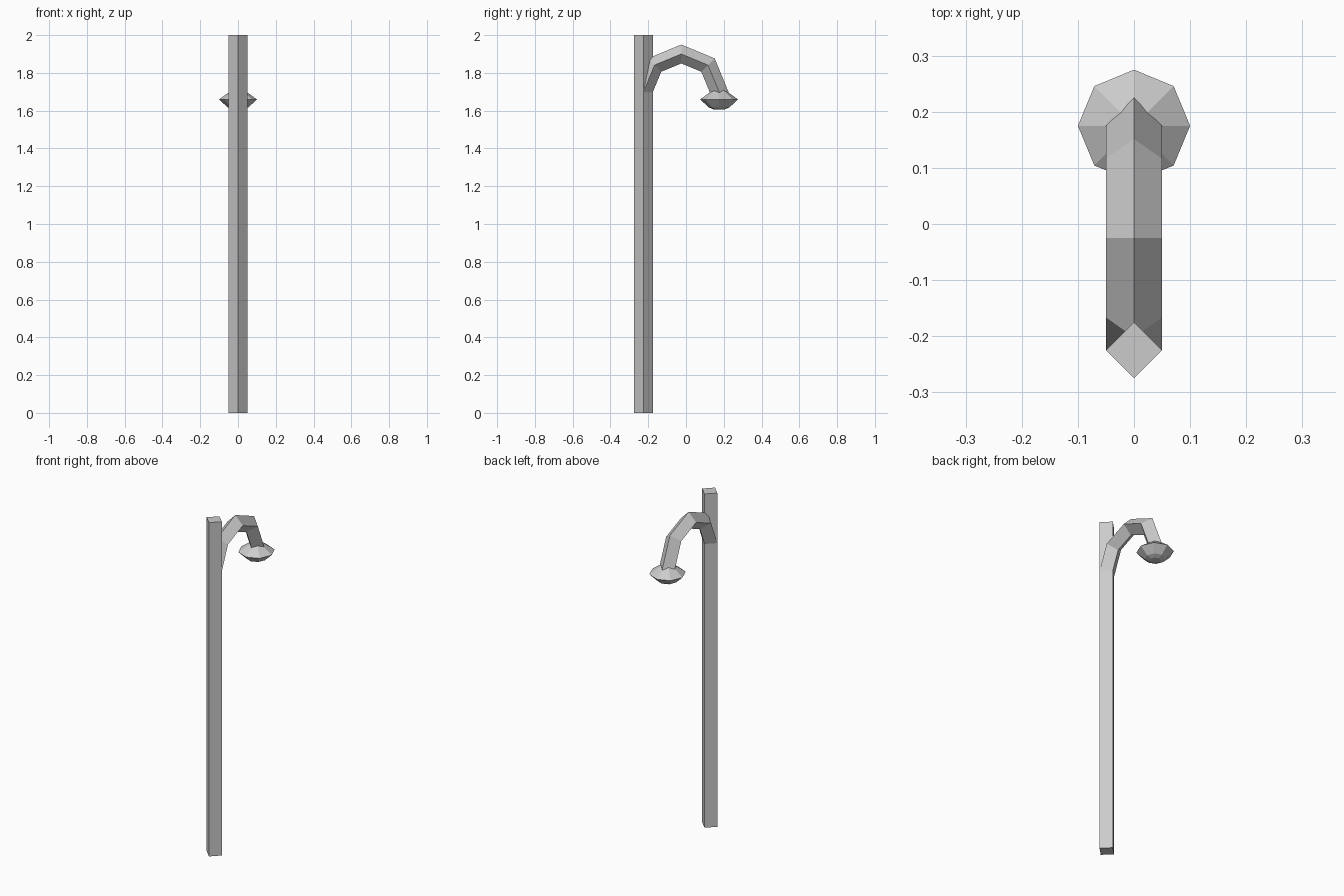
import bpy, bmesh
from math import cos, sin, pi
from mathutils import Vector

if "Cube" in bpy.data.objects:
    bpy.data.objects.remove(bpy.data.objects["Cube"])


def loft(name, rings):
    """Join equal-sized rings of points and cap both ends."""
    bm = bmesh.new()
    loops = [[bm.verts.new(p) for p in ring] for ring in rings]
    n = len(loops[0])
    for a, b in zip(loops, loops[1:]):
        for i in range(n):
            j = (i + 1) % n
            bm.faces.new((a[i], a[j], b[j], b[i]))
    bm.faces.new(loops[0])
    bm.faces.new(loops[-1])
    bmesh.ops.recalc_face_normals(bm, faces=bm.faces)
    mesh = bpy.data.meshes.new(name)
    bm.to_mesh(mesh)
    bm.free()
    obj = bpy.data.objects.new(name, mesh)
    bpy.context.collection.objects.link(obj)
    return obj


def flat_ring(y, z, radius, sides):
    return [Vector((radius * cos(2 * pi * i / sides),
                    y + radius * sin(2 * pi * i / sides), z)) for i in range(sides)]


def arm_ring(angle, drop=0.0):
    """Diamond section across the arch at the given angle."""
    points = []
    for i in range(4):
        side, out = 0.05 * cos(i * pi / 2), 0.2 + 0.05 * sin(i * pi / 2)
        points.append(Vector((side, -0.025 + out * cos(angle),
                              1.7 + out * sin(angle) - drop)))
    return points


# Square post turned corner-on
loft("post", [flat_ring(-0.225, z, 0.05, 4) for z in (0, 2)])

# Half-circle arm in four segments, its end sunk into the lamp
loft("arm", [arm_ring(pi - k * pi / 4) for k in range(5)] + [arm_ring(0, 0.03)])

# Eight-sided lamp head: bulb underside, wide rim, conical top
profile = [(0.03, 1.607), (0.056, 1.618), (0.1, 1.66), (0.03, 1.71)]
loft("lamp_head", [flat_ring(0.175, z, r, 8) for r, z in profile])
